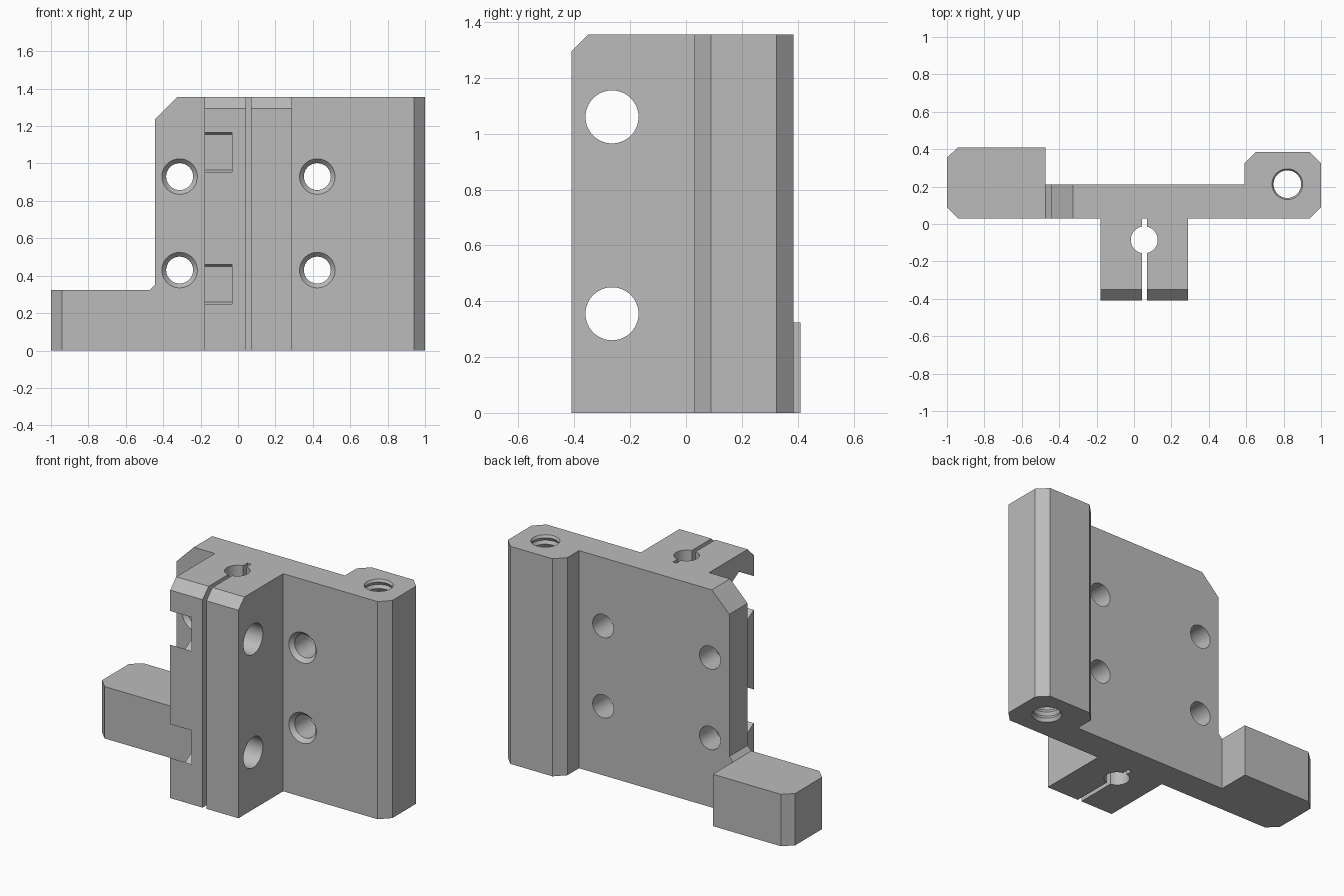
import bpy, bmesh, math
from mathutils import Matrix, Vector

if "Cube" in bpy.data.objects:
    bpy.data.objects.remove(bpy.data.objects["Cube"])

grey = bpy.data.materials.new("plain grey")
grey.diffuse_color = (0.5, 0.5, 0.5, 1)
grey.use_nodes = True
grey.node_tree.nodes["Principled BSDF"].inputs["Base Color"].default_value = grey.diffuse_color


def make_object(name, bm):
    bmesh.ops.recalc_face_normals(bm, faces=bm.faces[:])
    mesh = bpy.data.meshes.new(name)
    bm.to_mesh(mesh)
    bm.free()
    obj = bpy.data.objects.new(name, mesh)
    bpy.context.collection.objects.link(obj)
    mesh.materials.append(grey)
    return obj


def prism(name, points, axis, lo, hi):
    """Extrude a 2D outline along x (y,z points), y (x,z) or z (x,y)."""
    i = "xyz".index(axis)
    bm = bmesh.new()
    verts = []
    for p in points:
        co = list(p)
        co.insert(i, lo)
        verts.append(bm.verts.new(co))
    face = bm.faces.new(verts)
    step = Vector((0, 0, 0))
    step[i] = hi - lo
    new = bmesh.ops.extrude_face_region(bm, geom=[face])["geom"]
    bmesh.ops.translate(bm, vec=step, verts=[v for v in new if isinstance(v, bmesh.types.BMVert)])
    return make_object(name, bm)


def ring(cx, cy, r, n, turn=0.0):
    return [(cx + r * math.cos(turn + 2 * math.pi * k / n),
             cy + r * math.sin(turn + 2 * math.pi * k / n)) for k in range(n)]


def lathe(name, profile, matrix, n=40):
    """Closed solid of stacked rings (radius, height) around local z."""
    bm = bmesh.new()
    rows = [[bm.verts.new((x, y, h)) for x, y in ring(0, 0, r, n)] for r, h in profile]
    for a, b in zip(rows, rows[1:]):
        for k in range(n):
            j = (k + 1) % n
            bm.faces.new((a[k], a[j], b[j], b[k]))
    bm.faces.new(rows[0])
    bm.faces.new(rows[-1])
    bm.transform(matrix)
    return make_object(name, bm)


def combine(target, tool, operation):
    mod = target.modifiers.new(operation.lower(), "BOOLEAN")
    mod.operation, mod.solver, mod.object = operation, "EXACT", tool
    bpy.context.view_layer.objects.active = target
    bpy.ops.object.modifier_apply(modifier=mod.name)
    bpy.data.objects.remove(tool)


H = 1.355

# Plate, rod clamp and screw column share one outline
body = prism("bracket_body", [
    (-0.445, 0.03), (-0.18, 0.03), (-0.18, -0.41), (0.29, -0.41), (0.29, 0.03),
    (0.94, 0.03), (1.0, 0.09), (1.0, 0.325), (0.94, 0.385), (0.65, 0.385),
    (0.59, 0.325), (0.59, 0.21), (-0.445, 0.21)], "z", 0, H)

# Low side arm with a small gusset, and its thick end block
arm = prism("side_arm", [
    (-0.7, 0), (-0.3, 0), (-0.3, 0.35), (-0.445, 0.35), (-0.472, 0.323), (-0.7, 0.323)],
    "y", 0.03, 0.21)
block = prism("end_block", [
    (-0.94, 0.03), (-0.472, 0.03), (-0.472, 0.41), (-0.94, 0.41), (-1.0, 0.355), (-1.0, 0.09)],
    "z", 0, 0.323)
combine(arm, block, "UNION")
combine(body, arm, "UNION")

cuts = []
# Bevelled plate corner and bevelled clamp top
cuts.append(prism("corner_cut", [(-0.325, H), (-0.325, 1.5), (-0.6, 1.5), (-0.6, 1.08)], "y", -0.1, 0.3))
cuts.append(prism("clamp_top_cut", [(-0.35, H), (-0.41, H - 0.06), (-0.51, H - 0.16), (-0.51, 1.6), (-0.35, 1.6)],
                  "x", -0.3, 0.4))

# Clamp: rod bore and slit
cuts.append(prism("rod_bore", ring(0.055, -0.085, 0.072, 48), "z", -0.1, 1.5))
cuts.append(prism("clamp_slit", [(0.043, -0.5), (0.069, -0.5), (0.069, 0.03), (0.043, 0.03)], "z", -0.1, 1.5))

# Clamp: cross bolts with hexagonal nut pockets
for z in (0.355, 1.06):
    cuts.append(prism("bolt_bore", ring(-0.265, z, 0.095, 48), "x", -0.1, 0.4))
    cuts.append(prism("nut_pocket", ring(-0.265, z, 0.189, 6, math.pi / 2), "x", -0.3, -0.032))

# Plate: countersunk mounting holes
for x in (-0.312, 0.424):
    for z in (0.43, 0.93):
        place = Matrix.Translation((x, 0.03, z)) @ Matrix.Rotation(-math.pi / 2, 4, "X")
        cuts.append(lathe("mount_hole", [(0.095, -0.02), (0.095, 0), (0.072, 0.025), (0.072, 0.3)], place))

# Column: threaded bore
pitch = 0.04
thread = []
for k in range(37):
    thread += [(0.074, -0.06 + k * pitch), (0.085, -0.06 + (k + 0.5) * pitch)]
cuts.append(lathe("threaded_bore", thread, Matrix.Translation((0.82, 0.213, 0)), 32))

for cut in cuts:
    combine(body, cut, "DIFFERENCE")

# Single colour, smooth bores with crisp edges
body.data.materials.clear()
body.data.materials.append(grey)
for poly in body.data.polygons:
    poly.material_index = 0
bpy.ops.object.select_all(action="DESELECT")
body.select_set(True)
bpy.context.view_layer.objects.active = body
bpy.ops.object.shade_smooth_by_angle(angle=math.radians(25))
